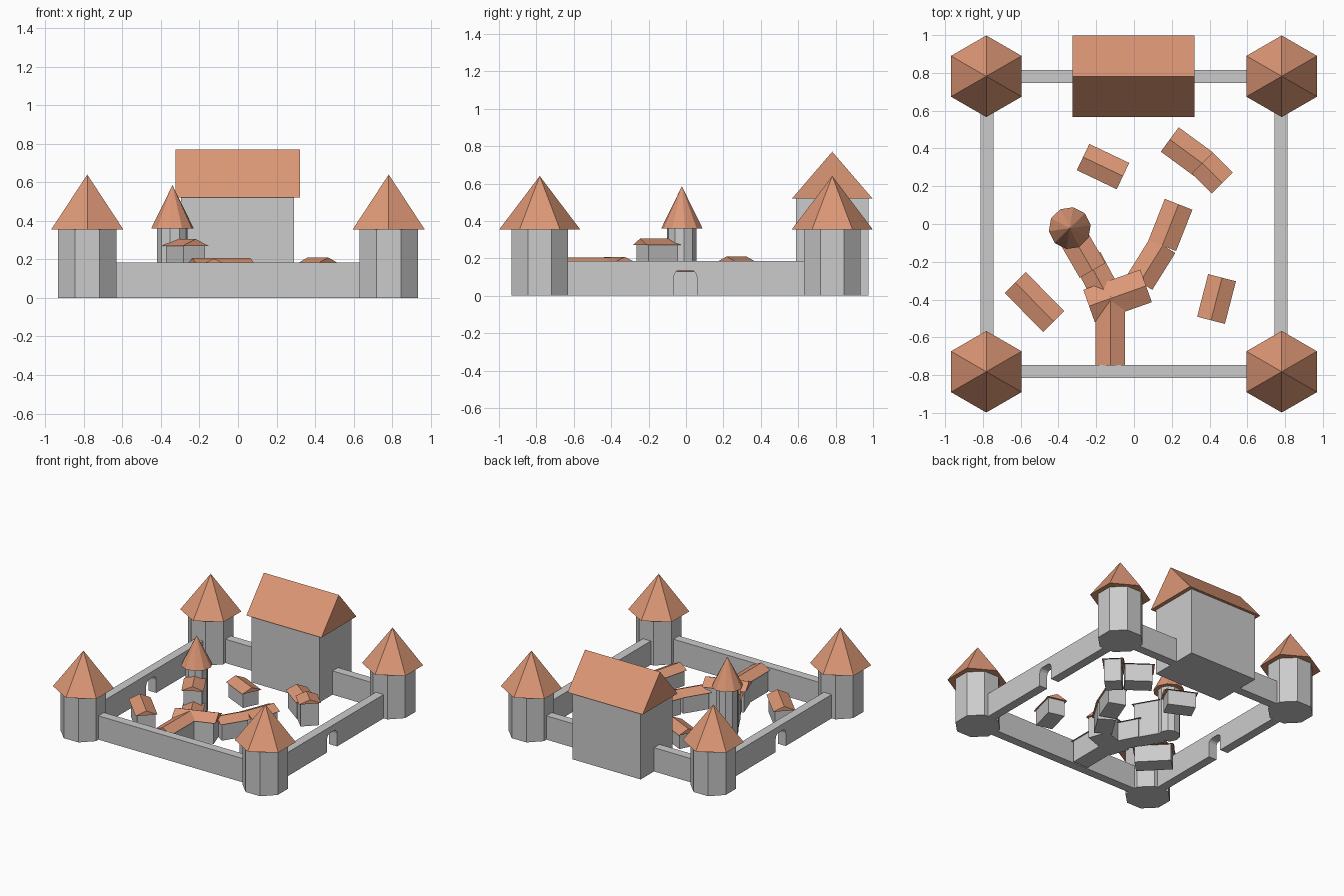
import bpy, bmesh
from math import sin, cos, pi, radians
from mathutils import Matrix, Vector

if "Cube" in bpy.data.objects:
    bpy.data.objects.remove(bpy.data.objects["Cube"])

roof_mat = bpy.data.materials.new("terracotta")
roof_mat.diffuse_color = (0.72, 0.31, 0.18, 1)
roof_mat.use_nodes = True
roof_mat.node_tree.nodes["Principled BSDF"].inputs["Base Color"].default_value = roof_mat.diffuse_color


def finish(name, bm, matrix, mat=None):
    bmesh.ops.recalc_face_normals(bm, faces=bm.faces)
    me = bpy.data.meshes.new(name)
    bm.to_mesh(me)
    bm.free()
    ob = bpy.data.objects.new(name, me)
    ob.matrix_world = matrix
    bpy.context.collection.objects.link(ob)
    if mat:
        me.materials.append(mat)
    return ob


def extrude(name, pts, vec, matrix=Matrix(), mat=None):
    """Closed solid: a flat profile swept along a vector."""
    bm = bmesh.new()
    face = bm.faces.new([bm.verts.new(p) for p in pts])
    res = bmesh.ops.extrude_face_region(bm, geom=[face], use_keep_orig=True)
    verts = [g for g in res["geom"] if isinstance(g, bmesh.types.BMVert)]
    bmesh.ops.translate(bm, verts=verts, vec=Vector(vec))
    return finish(name, bm, matrix, mat)


def ring(n, r, z, phase):
    return [(r * cos(phase + 2 * pi * i / n), r * sin(phase + 2 * pi * i / n), z)
            for i in range(n)]


def tower(name, x, y, body, roof, eave, top):
    """body and roof are (sides, radius, phase)."""
    place = Matrix.Translation((x, y, 0))
    extrude(name + "_body", ring(body[0], body[1], 0, body[2]), (0, 0, eave), place)
    bm = bmesh.new()
    base = [bm.verts.new(p) for p in ring(roof[0], roof[1], eave, roof[2])]
    apex = bm.verts.new((0, 0, top))
    bm.faces.new(base)
    for a, b in zip(base, base[1:] + base[:1]):
        bm.faces.new((a, b, apex))
    finish(name + "_roof", bm, place, roof_mat)


def house(name, x, y, angle, length, width, eave, ridge, over_l=0.015, over_w=0.013):
    """Box with a gabled roof; length runs along the ridge, sizes are the roof's."""
    place = Matrix.Translation((x, y, 0)) @ Matrix.Rotation(radians(angle), 4, 'Z')
    l, w = length / 2, width / 2
    bl, bw = l - over_l, w - over_w
    extrude(name + "_walls", [(-bl, -bw, 0), (bl, -bw, 0), (bl, bw, 0), (-bl, bw, 0)],
            (0, 0, eave), place)
    extrude(name + "_roof", [(-l, -w, eave), (-l, w, eave), (-l, 0, ridge)],
            (length, 0, 0), place, roof_mat)


# corner towers: octagonal bodies, hexagonal roofs
C = 0.782
for sx, side in ((-1, "left"), (1, "right")):
    for sy, end in ((-1, "front"), (1, "back")):
        tower(f"{end}_{side}_tower", sx * C, sy * C, (8, 0.164, pi / 8),
              (6, 0.216, pi / 2), 0.355, 0.64)

# plain front and back walls
T, H = 0.034, 0.185
for sy, end in ((-1, "front"), (1, "back")):
    yc = sy * 0.78
    extrude(f"{end}_wall", [(-C, yc - T, 0), (C, yc - T, 0), (C, yc + T, 0), (-C, yc + T, 0)],
            (0, 0, H))

# side walls with an arched gateway
half = [(0.062, 0), (0.062, 0.1), (0.057, 0.119), (0.046, 0.131), (0.028, 0.136)]
arch = [(-y, z) for y, z in half] + [(y, z) for y, z in reversed(half)]
outline = [(-C, 0)] + arch + [(C, 0), (C, H), (-C, H)]
for sx, side in ((-1, "left"), (1, "right")):
    extrude(f"{side}_wall", [(sx * 0.778 - T, y - 0.004, z) for y, z in outline], (2 * T, 0, 0))

# great hall on the back wall
house("hall", -0.002, 0.782, 0, 0.645, 0.43, 0.52, 0.77, 0.03, 0.02)

# round inner tower
tower("inner_tower", -0.34, -0.022, (10, 0.08, 0.15), (10, 0.112, 0.15), 0.36, 0.585)

# courtyard buildings: x, y, angle, length, width, eave, ridge
for name, *dims in (
    ("rear_cottage", -0.164, 0.304, -25.5, 0.234, 0.154, 0.115, 0.15),
    ("long_cottage", 0.28, 0.381, -36.3, 0.225, 0.16, 0.135, 0.17),
    ("tall_annex", 0.415, 0.27, -45, 0.15, 0.157, 0.178, 0.21),
    ("east_wing_outer", 0.193, -0.005, 68.5, 0.235, 0.157, 0.13, 0.165),
    ("east_wing_inner", 0.092, -0.21, 58, 0.23, 0.155, 0.13, 0.165),
    ("centre_house", -0.087, -0.381, 19.5, 0.32, 0.183, 0.165, 0.208),
    ("front_wing", -0.125, -0.565, 90, 0.37, 0.156, 0.167, 0.204),
    ("tower_wing_upper", -0.272, -0.155, -60, 0.21, 0.157, 0.27, 0.305),
    ("tower_wing_lower", -0.193, -0.285, -62, 0.23, 0.155, 0.145, 0.182),
    ("west_cottage", -0.527, -0.413, -45.5, 0.29, 0.157, 0.13, 0.165),
    ("south_cottage", 0.437, -0.397, 75.5, 0.233, 0.152, 0.12, 0.157),
):
    house(name, *dims)
